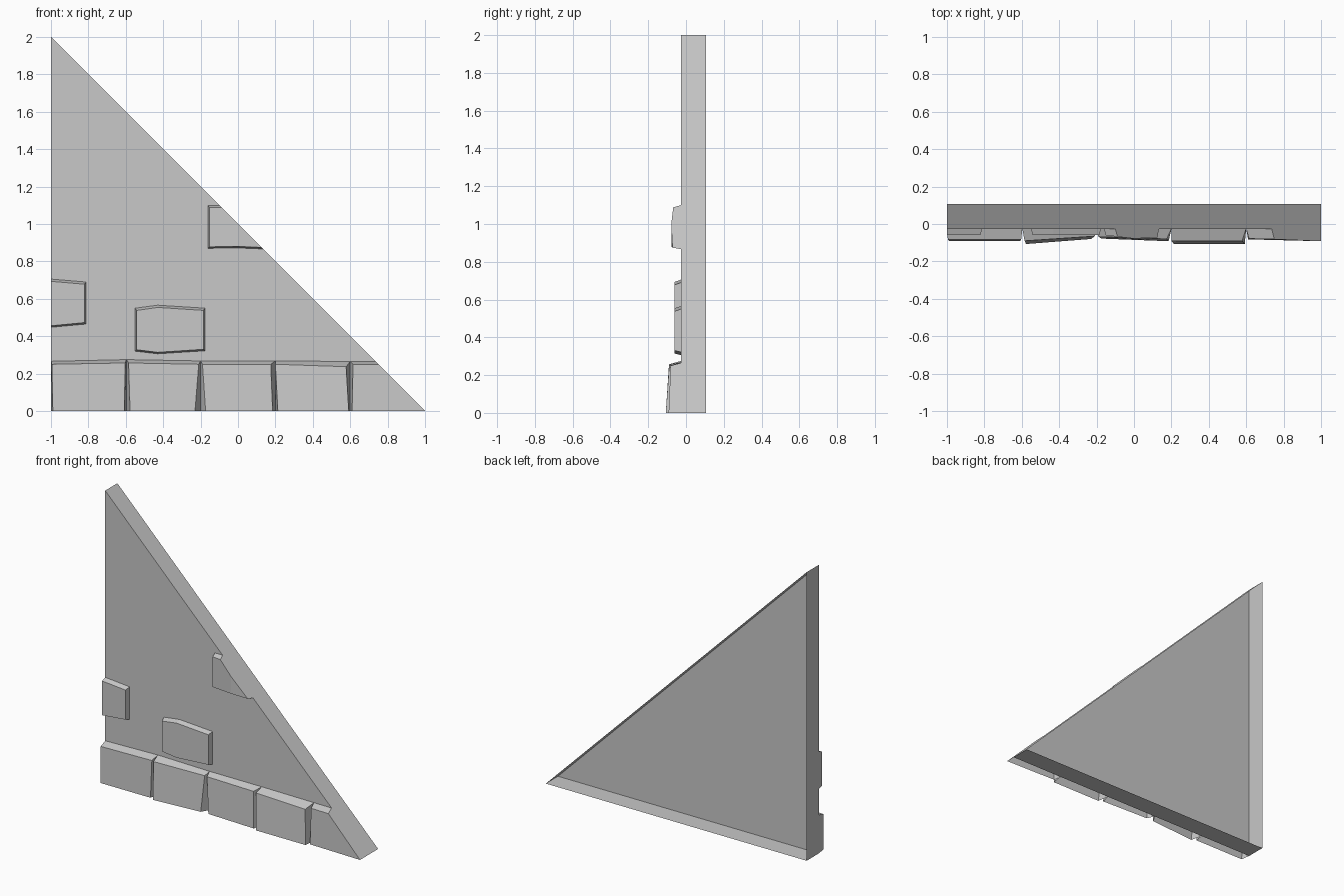
import bpy
import bmesh
from mathutils import Vector

cube = bpy.data.objects.get("Cube")
if cube:
    bpy.data.objects.remove(cube, do_unlink=True)

FACE, BACK = -0.026, 0.107   # wall front and open rear rim

stone_grey = bpy.data.materials.new("stone grey")
stone_grey.use_nodes = True
colour = (0.58, 0.58, 0.58, 1)
stone_grey.diffuse_color = colour
stone_grey.node_tree.nodes["Principled BSDF"].inputs["Base Color"].default_value = colour


def finish(name, bm, open_sides):
    """Fix normals on the closed solid, then remove the open sides."""
    bmesh.ops.recalc_face_normals(bm, faces=bm.faces)
    opened = [f for f in bm.faces
              if any(all(abs(v.co[axis] - value) < 1e-4 for v in f.verts)
                     for axis, value in open_sides)]
    bmesh.ops.delete(bm, geom=opened, context="FACES")
    mesh = bpy.data.meshes.new(name)
    bm.to_mesh(mesh)
    bm.free()
    mesh.materials.append(stone_grey)
    bpy.context.collection.objects.link(bpy.data.objects.new(name, mesh))


def stone(name, base, front):
    """Block from columns: base (x, z_top, z_bottom),
    front (x_top, x_bottom, z_top, z_bottom, y_top, y_bottom)."""
    bm = bmesh.new()
    wall_top = [bm.verts.new((x, FACE, zt)) for x, zt, zb in base]
    wall_low = [bm.verts.new((x, FACE, zb)) for x, zt, zb in base]
    top = [bm.verts.new((c[0], c[4], c[2])) for c in front]
    low = [bm.verts.new((c[1], c[5], c[3])) for c in front]
    for i in range(len(base) - 1):
        j = i + 1
        bm.faces.new((top[i], low[i], low[j], top[j]))
        bm.faces.new((wall_top[i], wall_top[j], wall_low[j], wall_low[i]))
        bm.faces.new((top[i], top[j], wall_top[j], wall_top[i]))
        bm.faces.new((low[i], wall_low[i], wall_low[j], low[j]))
    for i in (0, -1):
        bm.faces.new((top[i], wall_top[i], wall_low[i], low[i]))
    # trim flush with the sloping edge and the left edge of the wall
    for point, normal in (((1, 0, 0), (1, 0, 1)), ((-1, 0, 0), (-1, 0, 0))):
        cut = bmesh.ops.bisect_plane(bm, geom=bm.verts[:] + bm.edges[:] + bm.faces[:],
                                     plane_co=Vector(point), plane_no=Vector(normal),
                                     clear_outer=True)
        edges = [e for e in cut["geom_cut"] if isinstance(e, bmesh.types.BMEdge)]
        bmesh.ops.holes_fill(bm, edges=[e for e in edges if e.is_boundary])
    # hollow towards the wall and the ground
    finish(name, bm, ((1, FACE), (2, 0)))


# Triangular wall: a shallow tray, open at the back
bm = bmesh.new()
corners = ((-1, 0), (1, 0), (-1, 2))
near = [bm.verts.new((x, FACE, z)) for x, z in corners]
far = [bm.verts.new((x, BACK, z)) for x, z in corners]
bm.faces.new(near)
bm.faces.new(far[::-1])
for i in range(3):
    j = (i + 1) % 3
    bm.faces.new((near[i], far[i], far[j], near[j]))
finish("wall", bm, ((1, BACK),))

# Bottom course: left and right front columns of each block
course = [
    ((-0.995, -0.99, 0.25, 0, -0.083, -0.09), (-0.603, -0.608, 0.257, 0, -0.083, -0.09)),
    ((-0.585, -0.577, 0.257, 0, -0.09, -0.107), (-0.21, -0.23, 0.25, 0, -0.065, -0.08)),
    ((-0.19, -0.173, 0.25, 0, -0.068, -0.078), (0.175, 0.185, 0.25, 0, -0.08, -0.092)),
    ((0.2, 0.213, 0.25, 0, -0.09, -0.107), (0.578, 0.592, 0.237, 0, -0.09, -0.107)),
    ((0.615, 0.61, 0.25, 0, -0.078, -0.082), (1.0, 1.0, 0.25, 0, -0.088, -0.092)),
]
bounds = (-1, -0.597, -0.2, 0.2, 0.6, 1)
tops = (0.266, 0.275, 0.268, 0.268, 0.265, 0.262)
for i, front in enumerate(course):
    base = [(bounds[k], tops[k], 0) for k in (i, i + 1)]
    stone(f"base_block_{i + 1}", base, front)


# Loose stones standing proud of the wall
def raised(name, base, depths, inset=0.008):
    front = []
    for i, (x, zt, zb) in enumerate(base):
        dx = inset if i == 0 else -inset if i == len(base) - 1 else 0
        y = depths[i]
        front.append((x + dx, x + dx, zt - 1.5 * inset, zb + inset, y, y))
    stone(name, base, front)


raised("middle_stone",
       ((-0.55, 0.55, 0.32), (-0.43, 0.566, 0.306), (-0.177, 0.55, 0.322)),
       (-0.06, -0.06, -0.06))
raised("edge_stone",
       ((-1.18, 0.69, 0.465), (-1.03, 0.708, 0.445), (-0.813, 0.69, 0.465)),
       (-0.06, -0.06, -0.06))
raised("upper_stone",
       ((-0.16, 1.1, 0.87), (0.0, 1.1, 0.872), (0.2, 1.1, 0.864)),
       (-0.06, -0.078, -0.068))
